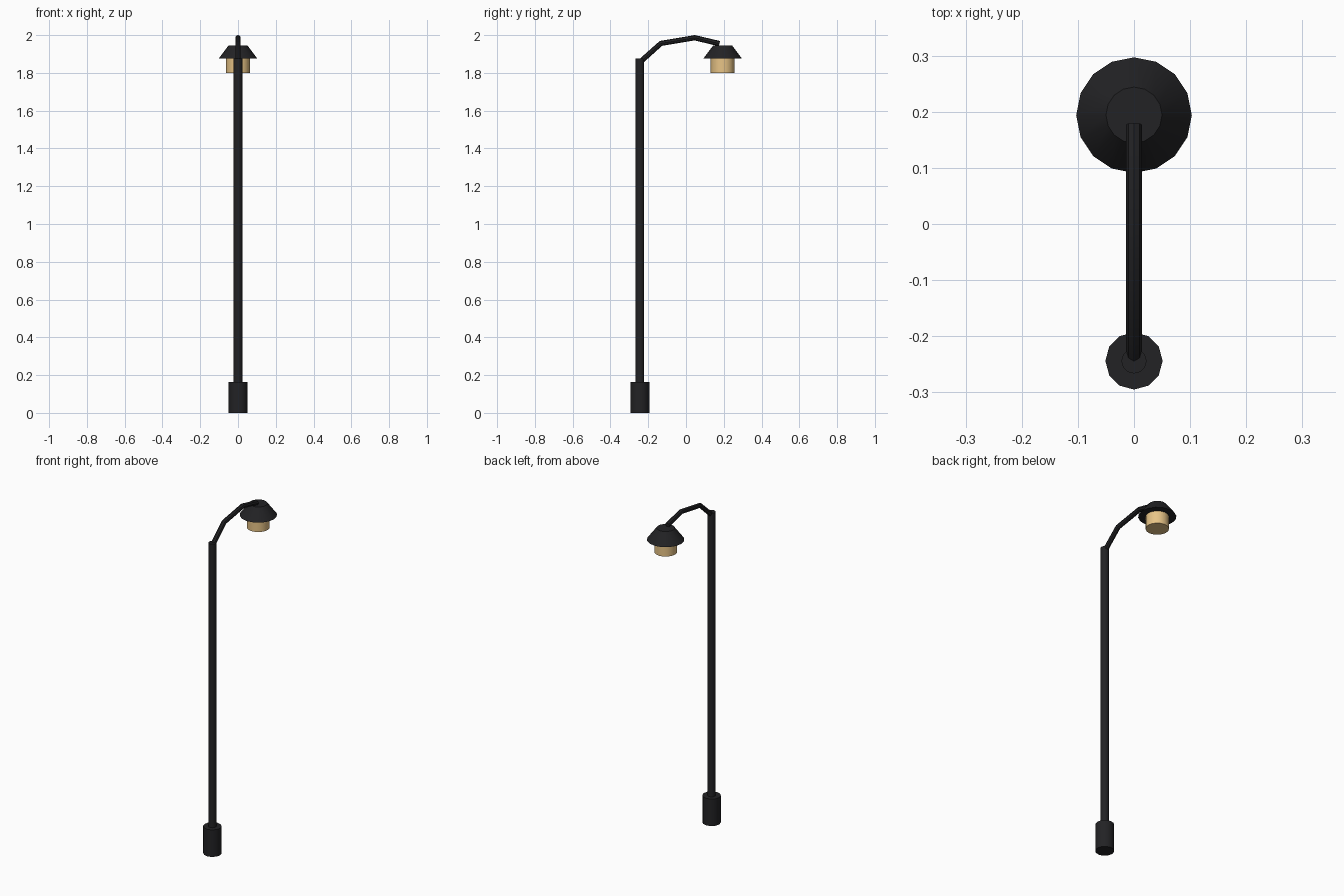
import bpy, math
from mathutils import Vector

if "Cube" in bpy.data.objects:
    bpy.data.objects.remove(bpy.data.objects["Cube"])

def material(name, rgb):
    m = bpy.data.materials.new(name)
    m.diffuse_color = (*rgb, 1)
    m.use_nodes = True
    m.node_tree.nodes["Principled BSDF"].inputs["Base Color"].default_value = m.diffuse_color
    return m

BLACK = material("black_metal", (0.016, 0.016, 0.018))
GLOW = material("warm_glass", (0.80, 0.55, 0.24))
POLE_Y, LAMP_Y = -0.244, 0.194

def finish(ob, name, mat):
    ob.name = name
    ob.data.materials.append(mat)
    bpy.ops.object.select_all(action='DESELECT')
    ob.select_set(True)
    bpy.context.view_layer.objects.active = ob
    bpy.ops.object.shade_smooth_by_angle(angle=math.radians(40))

def drum(name, y, z0, z1, r0, r1, sides, mat):
    """Upright cylinder or cone section from z0 to z1."""
    bpy.ops.mesh.primitive_cone_add(vertices=sides, radius1=r0, radius2=r1,
                                    depth=z1 - z0, location=(0, y, (z0 + z1) / 2))
    finish(bpy.context.object, name, mat)

# Post and its foot
drum("base", POLE_Y, 0, 0.163, 0.051, 0.051, 12, BLACK)
drum("pole", POLE_Y, 0.15, 1.875, 0.0225, 0.0225, 12, BLACK)

# Lamp head: shade over a glowing drum
drum("lamp_shade", LAMP_Y, 1.875, 1.945, 0.103, 0.05, 16, BLACK)
drum("lamp_glass", LAMP_Y, 1.80, 1.88, 0.063, 0.063, 16, GLOW)

# Bent arm swept along a four-point path
path = [(-0.238, 1.862), (-0.133, 1.956), (0.046, 1.986), (0.177, 1.955)]
cu = bpy.data.curves.new("arm", 'CURVE')
cu.dimensions = '3D'
cu.bevel_depth = 0.0142
cu.bevel_resolution = 2
cu.use_fill_caps = True
sp = cu.splines.new('POLY')
sp.points.add(len(path) - 1)
for p, (y, z) in zip(sp.points, path):
    p.co = (0, y, z, 1)
arm = bpy.data.objects.new("arm", cu)
bpy.context.collection.objects.link(arm)
bpy.context.view_layer.objects.active = arm
arm.select_set(True)
for o in bpy.context.selected_objects:
    o.select_set(o is arm)
bpy.ops.object.convert(target='MESH')
finish(bpy.context.object, "arm", BLACK)
